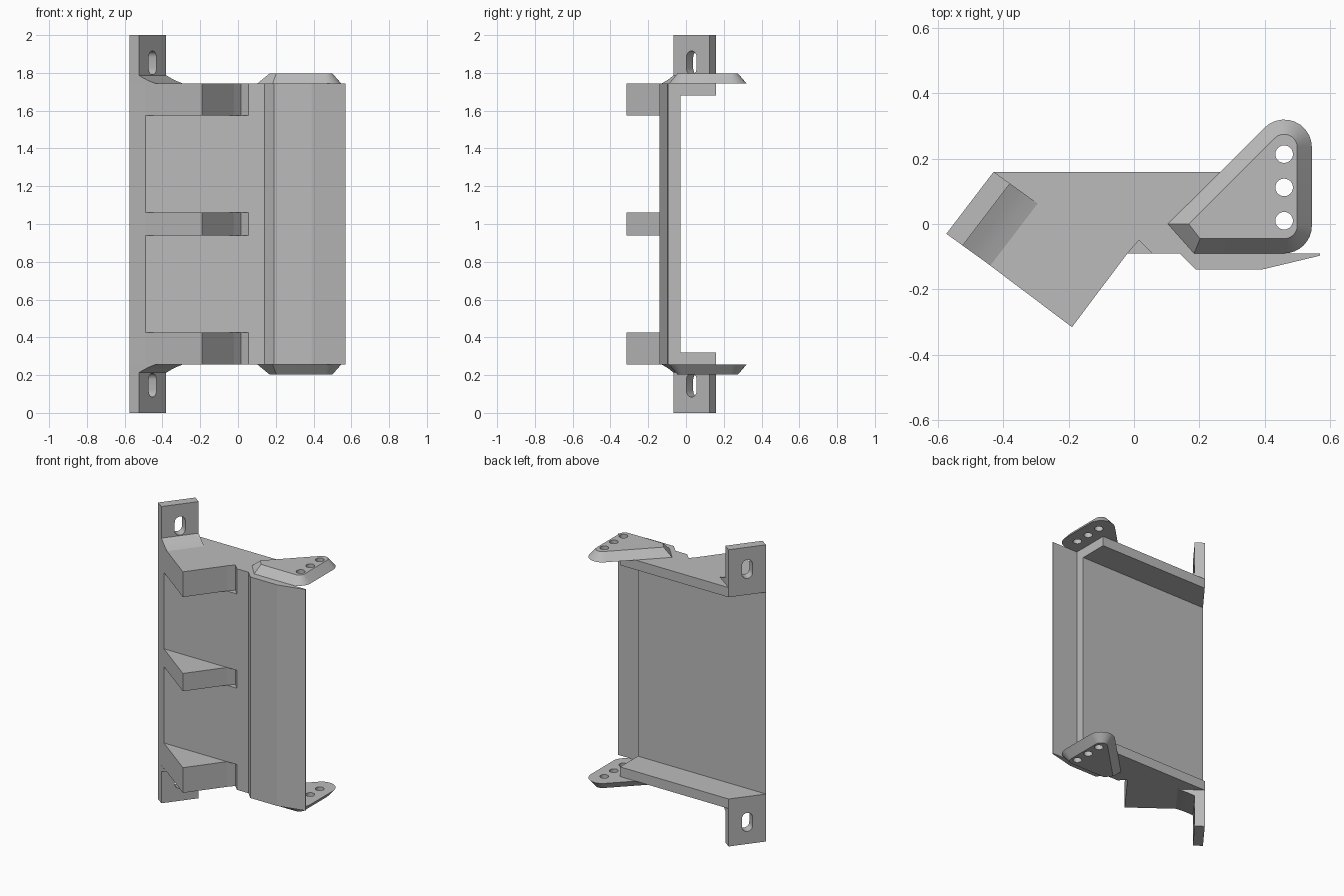
import bpy, bmesh
from math import sin, cos, radians
from mathutils import Vector

cube = bpy.data.objects.get("Cube")
if cube:
    bpy.data.objects.remove(cube, do_unlink=True)

gray = bpy.data.materials.new("plain gray")
gray.use_nodes = True
gray.diffuse_color = (0.5, 0.5, 0.5, 1)
gray.node_tree.nodes["Principled BSDF"].inputs["Base Color"].default_value = (0.5, 0.5, 0.5, 1)

BOTTOM, TOP = 0.255, 1.745   # body height range


def loft(name, lower, upper):
    """Closed solid between two rings of 3D points."""
    bm = bmesh.new()
    a = [bm.verts.new(p) for p in lower]
    b = [bm.verts.new(p) for p in upper]
    bm.faces.new(a)
    bm.faces.new(b)
    for i in range(len(a)):
        j = (i + 1) % len(a)
        bm.faces.new((a[i], a[j], b[j], b[i]))
    bmesh.ops.recalc_face_normals(bm, faces=bm.faces)
    mesh = bpy.data.meshes.new(name)
    bm.to_mesh(mesh)
    bm.free()
    mesh.materials.append(gray)
    obj = bpy.data.objects.new(name, mesh)
    bpy.context.collection.objects.link(obj)
    return obj


def prism(name, outline, z0, z1):
    return loft(name, [(x, y, z0) for x, y in outline], [(x, y, z1) for x, y in outline])


def cut(obj, cutters):
    """Subtract the cutters, bake the result and remove them."""
    for c in cutters:
        c.hide_render = True
        mod = obj.modifiers.new("cut", 'BOOLEAN')
        mod.operation = 'DIFFERENCE'
        mod.solver = 'EXACT'
        mod.object = c
    graph = bpy.context.evaluated_depsgraph_get()
    mesh = bpy.data.meshes.new_from_object(obj.evaluated_get(graph))
    obj.modifiers.clear()
    obj.data = mesh
    for c in cutters:
        bpy.data.objects.remove(c, do_unlink=True)


def smooth(obj):
    bpy.ops.object.select_all(action='DESELECT')
    obj.select_set(True)
    bpy.context.view_layer.objects.active = obj
    bpy.ops.object.shade_smooth_by_angle(angle=radians(25))


def arc(center, r, start, end, n):
    return [(center[0] + r * cos(radians(start + (end - start) * i / n)),
             center[1] + r * sin(radians(start + (end - start) * i / n))) for i in range(n + 1)]


# Upright panel with the bent, tapering wing on one side
panel = prism("panel", [(-0.575, -0.03), (-0.49, -0.09), (0.14, -0.09), (0.19, -0.14),
                        (0.39, -0.14), (0.57, -0.097), (0.57, -0.09), (0.38, -0.09),
                        (0.38, -0.03)], BOTTOM, TOP)

# Wedge arms, each with a V groove in the panel beside it
groove = [(0.015, -0.05), (-0.029, -0.1), (0.065, -0.1)]
arms = [("lower_arm", BOTTOM, 0.425), ("middle_arm", 0.94, 1.06), ("upper_arm", 1.575, TOP)]
cutters = []
for name, z0, z1 in arms:
    prism(name, [(-0.49, -0.09), (-0.19, -0.316), (-0.02, -0.09)], z0, z1)
    over0 = 0.01 if z0 == BOTTOM else 0
    over1 = 0.01 if z1 == TOP else 0
    cutters.append(prism("groove_cutter", groove, z0 - over0, z1 + over1))
cut(panel, cutters)

# Mounting tab directions: along its face and through its thickness
outer = Vector((-0.575, -0.03, 0))
along = Vector((0.145, 0.19, 0))
normal = Vector((0.05, -0.036, 0))
unit = along.normalized()


def bracket_ring(r, z):
    """Rounded bracket outline; r is the corner radius."""
    high, low = (0.46, 0.235), (0.46, -0.005)
    ring = arc(high, r, 135, 0, 10) + arc(low, r, 0, -90, 8)
    inset = (0.085 - r) * 1.414
    tip = 0.104 + inset
    ring += [(tip - low[1] + r - 0.0 + low[1] * 2, low[1] - r), (tip, 0)]
    return [(x, y, z) for x, y in ring]


for side in ("upper", "lower"):
    def lev(z):
        return z if side == "upper" else 2 - z

    # Shelf behind the panel
    prism(side + "_shelf", [(-0.575, -0.03), (-0.43, 0.16), (0.38, 0.16), (0.38, -0.03)],
          lev(1.68), lev(TOP))

    # Mounting tab with a slot
    corners = [outer, outer + along, outer + along + normal, outer + normal]
    tab = prism(side + "_tab", [(p.x, p.y) for p in corners], lev(TOP), lev(2))
    mid = outer + along / 2
    r = 0.034
    slot = arc((0, 1.882), r, 0, 180, 10) + arc((0, 1.824), r, 180, 360, 10)
    rings = [[mid + normal * t + unit * u + Vector((0, 0, lev(z))) for u, z in slot]
             for t in (-0.5, 1.5)]
    cut(tab, [loft("slot_cutter", *rings)])
    smooth(tab)

    # Curved fillet at the foot of the tab
    profile = [(1, TOP), (1, 1.787), (1.55, 1.771), (2.1, 1.757), (2.7, TOP)]
    rings = [[outer + along * s + normal * t + Vector((0, 0, lev(z))) for t, z in profile]
             for s in (0, 1)]
    smooth(loft(side + "_fillet", *rings))

    # Bevelled bracket plate with three holes
    bracket = loft(side + "_bracket", bracket_ring(0.085, lev(TOP)), bracket_ring(0.04, lev(1.797)))
    holes = [prism("hole_cutter", arc((0.46, y), 0.027, 0, 345, 23), lev(1.7), lev(1.85))
             for y in (0.01, 0.112, 0.214)]
    cut(bracket, holes)
    smooth(bracket)
